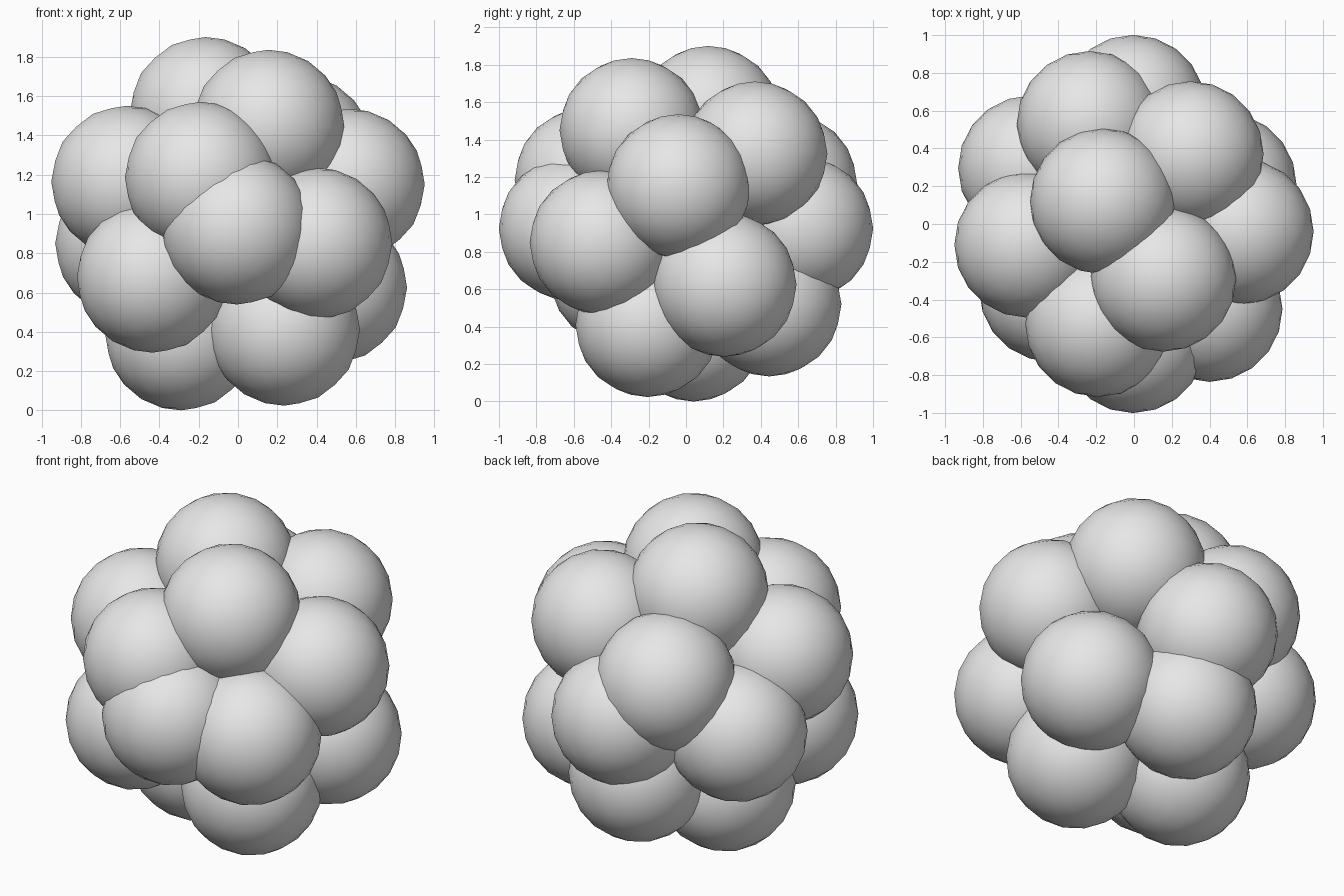
import bpy

# Remove the default cube
default_cube = bpy.data.objects.get("Cube")
if default_cube:
    bpy.data.objects.remove(default_cube, do_unlink=True)

BALL_RADIUS = 0.386

# Shared plain grey material
grey = bpy.data.materials.new("plain_grey")
grey.use_nodes = True
grey_value = (0.8, 0.8, 0.8, 1.0)
grey.diffuse_color = grey_value
shader = next(n for n in grey.node_tree.nodes if n.type == "BSDF_PRINCIPLED")
shader.inputs["Base Color"].default_value = grey_value


def add_ball(name, centre):
    """Add one smooth, low-poly ball of the cluster."""
    bpy.ops.mesh.primitive_ico_sphere_add(
        subdivisions=3, radius=BALL_RADIUS, location=centre)
    ball = bpy.context.object
    ball.name = name
    ball.data.name = name
    ball.data.materials.append(grey)
    bpy.ops.object.shade_smooth()
    return ball


# Ball centres, packed around a common middle point
cluster = {
    # Crown
    "top_ball": (-0.165, 0.12, 1.515),
    "top_front_ball": (0.155, -0.29, 1.45),
    "top_back_left_ball": (0.30, 0.37, 1.325),
    # Upper ring
    "upper_left_ball": (0.565, -0.04, 1.15),
    "upper_right_ball": (-0.565, -0.11, 1.165),
    "upper_front_ball": (-0.19, -0.53, 1.185),
    "upper_back_ball": (-0.235, 0.53, 1.16),
    # Middle ring
    "front_ball": (-0.005, -0.615, 0.925),
    "back_ball": (-0.005, 0.615, 0.925),
    "front_left_ball": (0.40, -0.45, 0.85),
    "back_right_ball": (-0.545, 0.295, 0.85),
    # Lower ring
    "front_right_ball": (-0.435, -0.345, 0.68),
    "lower_left_ball": (0.475, 0.205, 0.625),
    "lower_back_ball": (0.0, 0.445, 0.52),
    # Base
    "bottom_left_ball": (0.235, -0.205, 0.41),
    "bottom_right_ball": (-0.29, 0.04, 0.386),
}

for name, centre in cluster.items():
    add_ball(name, centre)
